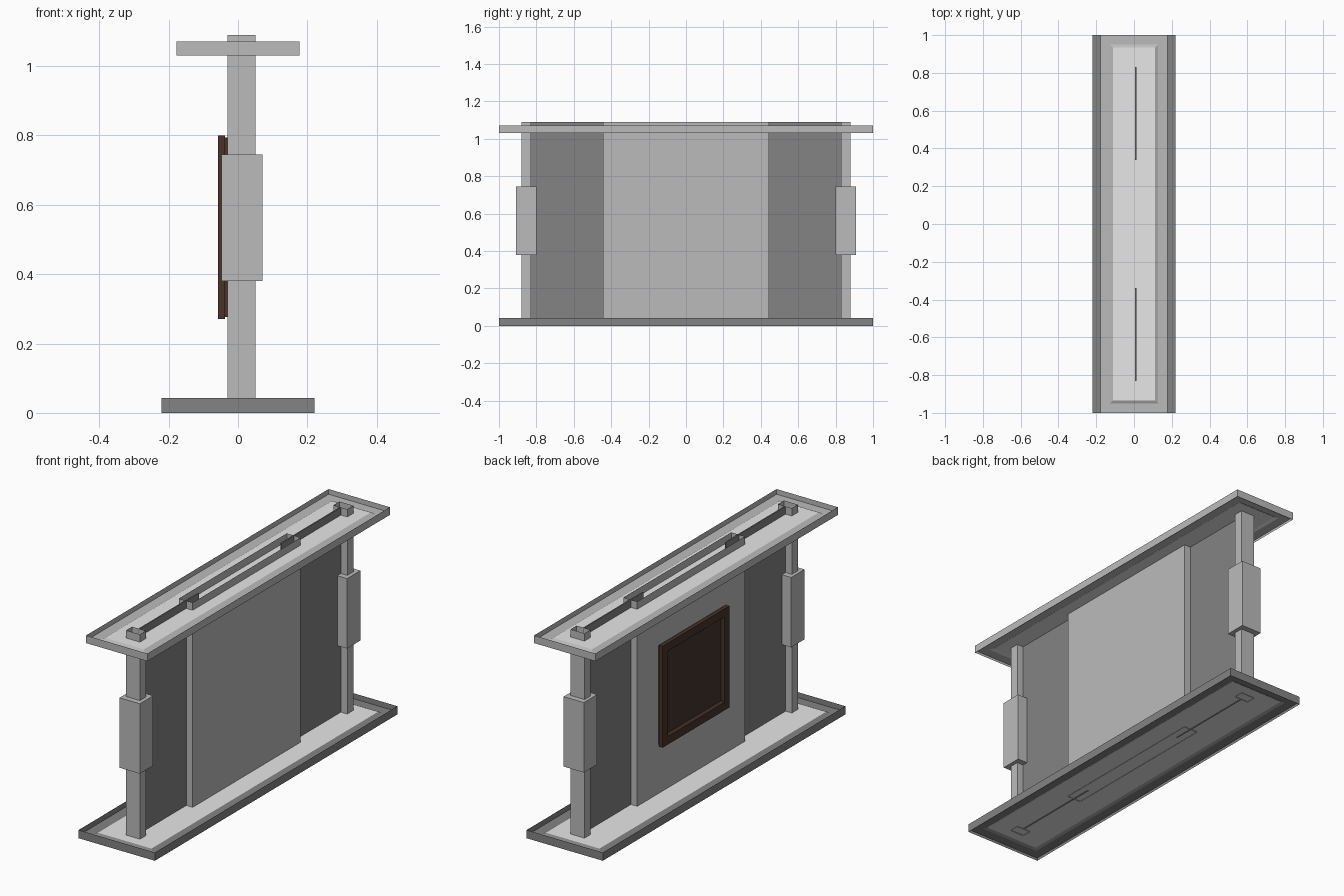
import bpy, bmesh

if "Cube" in bpy.data.objects:
    bpy.data.objects.remove(bpy.data.objects["Cube"])


def material(name, rgb):
    m = bpy.data.materials.new(name)
    m.diffuse_color = (*rgb, 1)
    m.use_nodes = True
    m.node_tree.nodes["Principled BSDF"].inputs["Base Color"].default_value = m.diffuse_color
    return m


DARK = material("dark grey", (0.23, 0.23, 0.23))
MID = material("mid grey", (0.5, 0.5, 0.5))
LIGHT = material("light grey", (0.8, 0.8, 0.8))
WOOD = material("brown wood", (0.065, 0.033, 0.022))
CANVAS = material("dark brown canvas", (0.055, 0.034, 0.028))


def finish(name, bm, *mats):
    bmesh.ops.recalc_face_normals(bm, faces=bm.faces)
    me = bpy.data.meshes.new(name)
    bm.to_mesh(me)
    bm.free()
    for m in mats:
        me.materials.append(m)
    ob = bpy.data.objects.new(name, me)
    bpy.context.collection.objects.link(ob)
    return ob


def box(name, x, y, z, mat, open_ends=False):
    """Box from (min, max) ranges; open_ends drops top and bottom."""
    bm = bmesh.new()
    bmesh.ops.create_cube(bm, size=1)
    for v in bm.verts:
        v.co = [r[0] if c < 0 else r[1] for c, r in zip(v.co, (x, y, z))]
    if open_ends:
        bm.normal_update()
        caps = [f for f in bm.faces if abs(f.normal.z) > 0.9]
        bmesh.ops.delete(bm, geom=caps, context='FACES_ONLY')
    return finish(name, bm, mat)


def ring_frame(name, rings, mat, closed=True):
    """Rectangular frame through (half a, half b, height) rings."""
    bm = bmesh.new()
    loops = [[bm.verts.new((sx * a, sy * b, h)) for sx, sy in
              ((-1, -1), (1, -1), (1, 1), (-1, 1))] for a, b, h in rings]
    for i, lo in enumerate(loops if closed else loops[:-1]):
        nx = loops[(i + 1) % len(loops)]
        for k in range(4):
            j = (k + 1) % 4
            bm.faces.new((lo[k], lo[j], nx[j], nx[k]))
    return finish(name, bm, mat)


# Base and top slabs: thin outer lip, recessed border, slightly raised floor
def slab(name, hx, z0, z1, mat):
    zm, w, s = (z0 + z1) / 2, 0.05, 0.015
    zb = zm - 0.007
    box(name + "_lip", (-hx, hx), (-1, 1), (z0, z1), mat, True)
    ring_frame(name + "_border", [
        (hx, 1, zb), (hx - w, 1 - w, zb), (hx - w - s, 1 - w - s, zm)],
        mat, False)
    box(name + "_floor", (-hx + w + s, hx - w - s),
        (-1 + w + s, 1 - w - s), (zm - 0.001, zm), LIGHT)


slab("base", 0.22, 0.0, 0.043, DARK)
slab("top", 0.177, 1.03, 1.07, MID)

# Hollow centre block, open at top and bottom
Z = (0.018, 1.09)
box("centre_block", (-0.03, 0.05), (-0.445, 0.445), Z, MID, True)

# Side panels, posts and clasps, mirrored along y
for side, s in (("front", -1), ("back", 1)):
    def span(a, b):
        return tuple(sorted((s * a, s * b)))
    box(side + "_panel", (0.006, 0.013), span(0.34, 0.83), Z, DARK)
    box(side + "_post", (-0.03, 0.05), span(0.83, 0.88), Z, MID, True)
    box(side + "_clasp", (-0.047, 0.07), span(0.80, 0.91), (0.38, 0.745), MID)

# Framed picture on the left face of the block
W, H = 0.275, 0.265
frame = ring_frame("picture_frame", [
    (W - 0.006, H - 0.006, 0.0), (W - 0.006, H - 0.006, 0.008),
    (W, H, 0.008), (W, H, 0.028),
    (W - 0.042, H - 0.042, 0.028), (W - 0.052, H - 0.052, 0.016),
    (W - 0.052, H - 0.052, 0.0)], WOOD)
for v in frame.data.vertices:
    a, b, h = v.co
    v.co = (-0.03 - h, -a, b + 0.535)
frame.data.update()
box("picture_canvas", (-0.046, -0.031), (-W + 0.052, W - 0.052),
    (0.535 - H + 0.052, 0.535 + H - 0.052), CANVAS)
